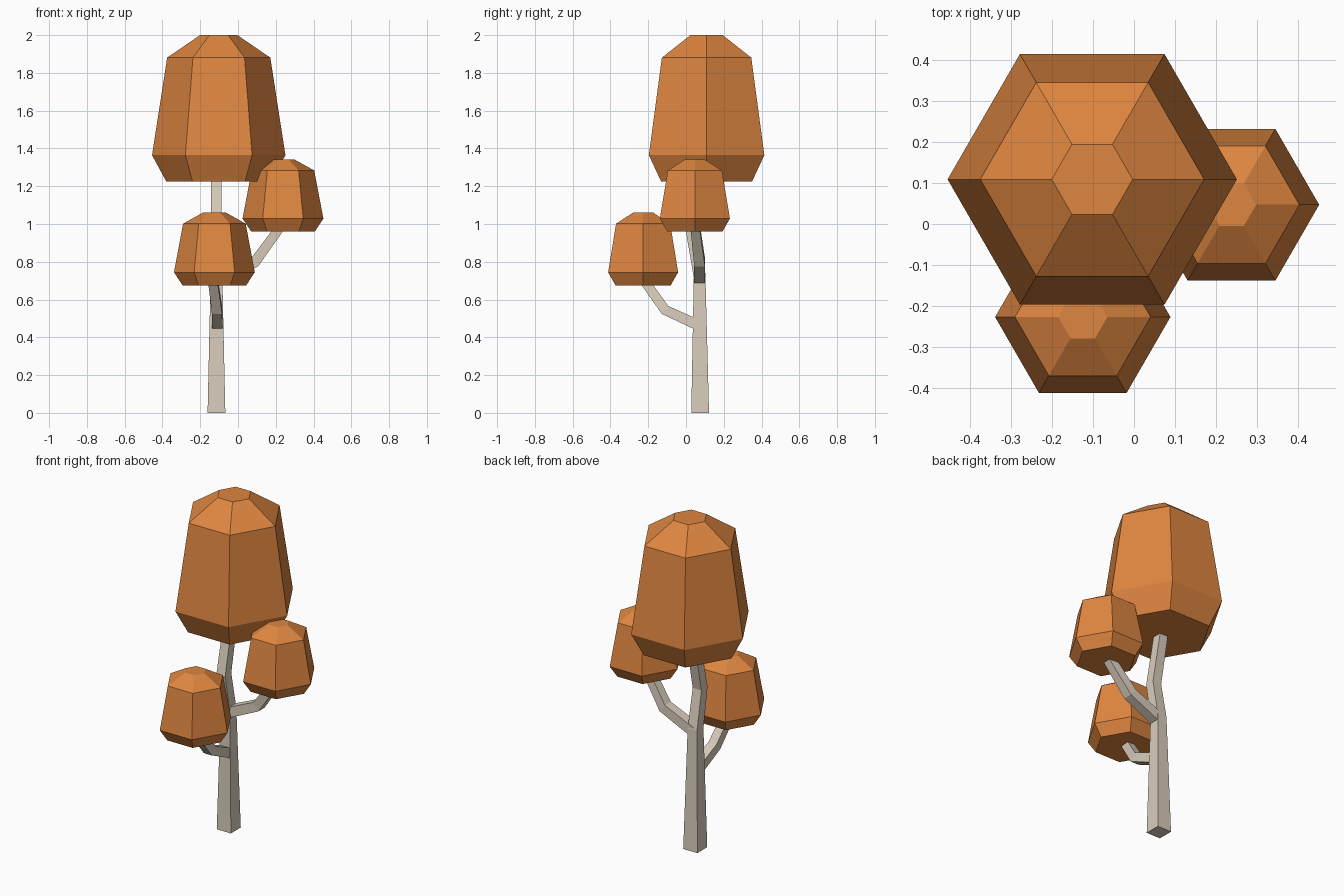
import bpy, bmesh, math
from mathutils import Vector

if "Cube" in bpy.data.objects:
    bpy.data.objects.remove(bpy.data.objects["Cube"])


def material(name, rgb):
    m = bpy.data.materials.new(name)
    m.diffuse_color = (*rgb, 1)
    m.use_nodes = True
    m.node_tree.nodes["Principled BSDF"].inputs["Base Color"].default_value = m.diffuse_color
    return m


ORANGE = material("autumn orange", (0.73, 0.238, 0.051))
BARK = material("pale bark", (0.69, 0.61, 0.505))


def loft(name, rings, mat):
    """Skin a list of rings (equal point counts) and cap both ends."""
    bm = bmesh.new()
    loops = [[bm.verts.new(p) for p in ring] for ring in rings]
    n = len(loops[0])
    for a, b in zip(loops, loops[1:]):
        for i in range(n):
            j = (i + 1) % n
            bm.faces.new((a[i], a[j], b[j], b[i]))
    bm.faces.new(loops[0][::-1])
    bm.faces.new(loops[-1])
    bmesh.ops.recalc_face_normals(bm, faces=bm.faces)
    mesh = bpy.data.meshes.new(name)
    bm.to_mesh(mesh)
    bm.free()
    mesh.materials.append(mat)
    obj = bpy.data.objects.new(name, mesh)
    bpy.context.collection.objects.link(obj)
    return obj


def crown(name, x, y, z0, z1, radius):
    """Six-sided foliage: profile of (height fraction, radius fraction)."""
    profile = [(0, 0.787), (0.18, 1), (0.846, 0.774), (1, 0.28)]
    rings = []
    for h, r in profile:
        rings.append([(x + radius * r * math.cos(math.radians(60 * k)),
                       y + radius * r * math.sin(math.radians(60 * k)),
                       z0 + h * (z1 - z0)) for k in range(6)])
    return loft(name, rings, ORANGE)


def limb(name, path, widths, side, level_start=False):
    """Square-section limb along a bent path, mitred at the bends."""
    pts = [Vector(p) for p in path]
    side = Vector(side)
    rings = []
    for i, (p, w) in enumerate(zip(pts, widths)):
        t = Vector()
        if i > 0:
            t += (p - pts[i - 1]).normalized()
        if i < len(pts) - 1:
            t += (pts[i + 1] - p).normalized()
        if i == 0 and level_start:
            t = Vector((0, 0, 1))
        up = t.cross(side).normalized()
        h = w / 2
        rings.append([p + side * a * h + up * b * h
                      for a, b in ((-1, -1), (1, -1), (1, 1), (-1, 1))])
    return loft(name, rings, BARK)


# Foliage
crown("main_crown", -0.102, 0.109, 1.225, 2.0, 0.353)
crown("right_crown", 0.238, 0.047, 0.96, 1.342, 0.214)
crown("front_crown", -0.125, -0.227, 0.675, 1.061, 0.214)

# Trunk and two bent branches
limb("trunk",
     [(-0.114, 0.075, 0), (-0.114, 0.072, 0.72), (-0.115, 0.03, 0.95), (-0.115, 0.105, 1.3)],
     [0.094, 0.062, 0.058, 0.054], (1, 0, 0), level_start=True)
limb("right_branch",
     [(-0.11, 0.072, 0.707), (0.088, 0.072, 0.797), (0.236, 0.047, 1.0)],
     [0.06, 0.057, 0.048], (0, 1, 0))
limb("front_branch",
     [(-0.11, 0.07, 0.462), (-0.111, -0.111, 0.545), (-0.133, -0.225, 0.705)],
     [0.056, 0.054, 0.05], (1, 0, 0))
